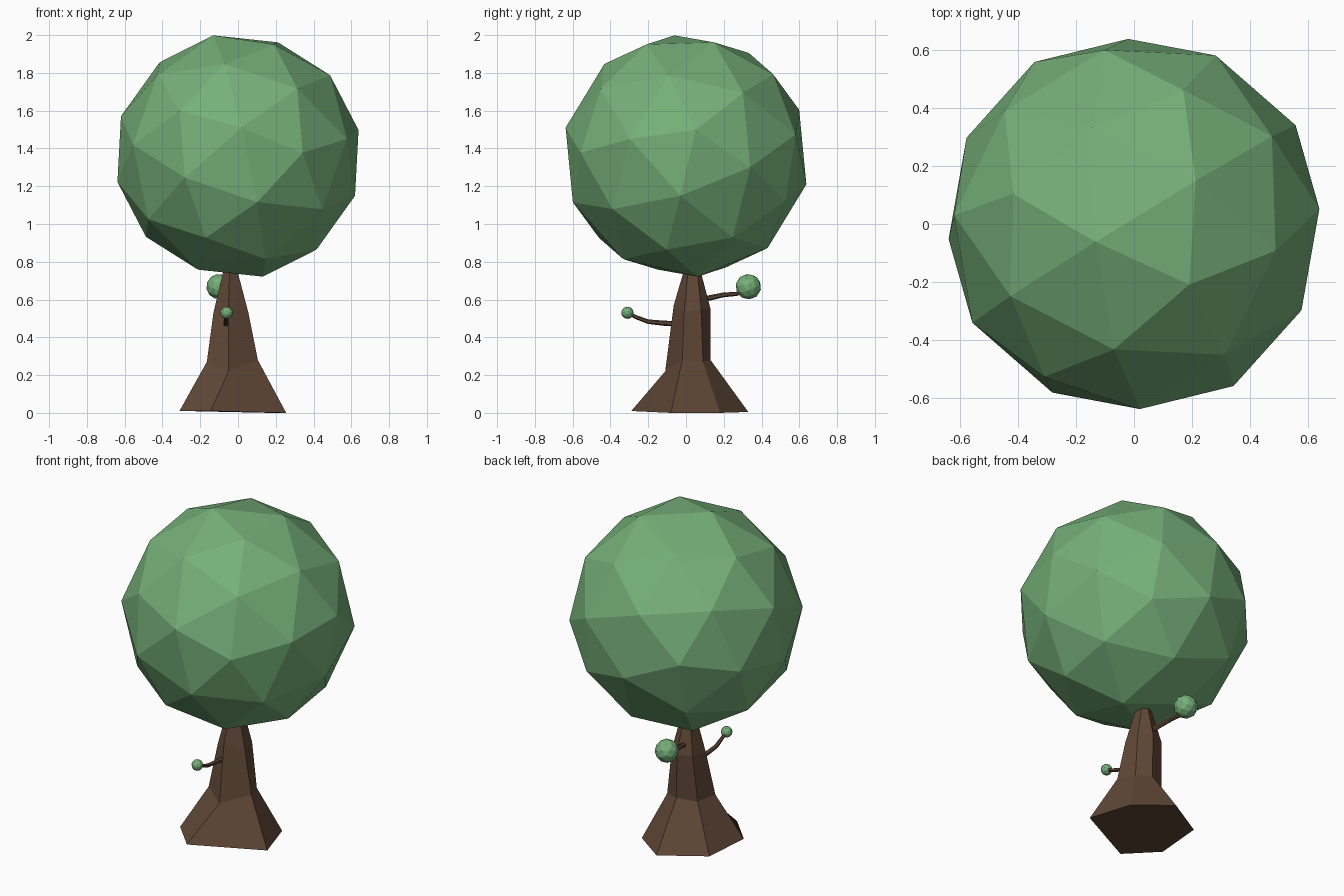
import bpy, bmesh
from mathutils import Vector, Matrix

if "Cube" in bpy.data.objects:
    bpy.data.objects.remove(bpy.data.objects["Cube"])


def material(name, rgb):
    m = bpy.data.materials.new(name)
    m.diffuse_color = (*rgb, 1.0)
    m.use_nodes = True
    m.node_tree.nodes["Principled BSDF"].inputs["Base Color"].default_value = m.diffuse_color
    return m


LEAF = material("leaf_green", (0.18, 0.43, 0.19))
BARK = material("bark_brown", (0.115, 0.062, 0.037))


def finish(bm, name, mat):
    bmesh.ops.recalc_face_normals(bm, faces=bm.faces)
    me = bpy.data.meshes.new(name)
    bm.to_mesh(me)
    bm.free()
    me.materials.append(mat)
    ob = bpy.data.objects.new(name, me)
    bpy.context.collection.objects.link(ob)
    return ob


def basis(a, b):
    # orthonormal frame: first axis along a, second near b
    a = Vector(a).normalized()
    c = a.cross(Vector(b)).normalized()
    return Matrix((a, c.cross(a), c)).transposed()


def leaf_ball(name, centre, radius):
    # icosphere turned so one long edge faces the front
    bm = bmesh.new()
    bmesh.ops.create_icosphere(bm, subdivisions=2, radius=radius)
    corners = [v.co.copy() for v in bm.verts if len(v.link_edges) == 5]
    p = corners[0]
    q = min(corners[1:], key=lambda c: (c - p).length)
    target = basis((0.02, -0.637, 0.15), (0.64, -0.022, -0.22))
    turn = target @ basis(p + q, p - q).transposed()
    bmesh.ops.transform(bm, matrix=Matrix.Translation(centre) @ turn.to_4x4(), verts=bm.verts)
    return finish(bm, name, LEAF)


def loft(name, rings):
    bm = bmesh.new()
    loops = [[bm.verts.new(p) for p in ring] for ring in rings]
    for lo, hi in zip(loops, loops[1:]):
        n = len(lo)
        for i in range(n):
            j = (i + 1) % n
            bm.faces.new((lo[i], lo[j], hi[j], hi[i]))
    bm.faces.new(loops[0][::-1])
    bm.faces.new(loops[-1])
    return finish(bm, name, BARK)


def branch(name, path, r0, r1, sides=6):
    # tapering tube along a bent path
    pts = [Vector(p) for p in path]
    rings = []
    for i, p in enumerate(pts):
        d = (pts[min(i + 1, len(pts) - 1)] - pts[max(i - 1, 0)]).normalized()
        side = d.cross(Vector((1, 0, 0))).normalized()
        r = r0 + (r1 - r0) * i / (len(pts) - 1)
        rings.append([p + Matrix.Rotation(6.28319 * k / sides, 3, d) @ side * r
                      for k in range(sides)])
    return loft(name, rings)


# flared six-sided trunk
loft("trunk", [
    [(-.145, -.29, .01), (.255, -.08, 0), (.175, .18, 0), (-.03, .33, .005), (-.285, .18, .01), (-.31, -.12, .01)],
    [(-.05, -.11, .22), (.105, -.02, .28), (.065, .09, .27), (-.025, .13, .28), (-.135, .08, .27), (-.165, -.05, .27)],
    [(-.05, -.065, .57), (.055, -.01, .53), (.04, .08, .55), (-.03, .13, .55), (-.115, .10, .55), (-.13, -.01, .53)],
    [(-.045, -.015, .74), (0, .01, .74), (-.005, .06, .74), (-.035, .08, .74), (-.075, .065, .74), (-.08, .01, .74)],
    [(-.045, .01, .82), (-.02, .02, .82), (-.02, .045, .82), (-.035, .055, .82), (-.055, .045, .82), (-.06, .02, .82)],
])

# crown and side leaf balls
leaf_ball("crown", (0, 0, 1.36), 0.655)
leaf_ball("back_leaf_ball", (-.1, .33, .668), 0.068)
leaf_ball("front_leaf_ball", (-.06, -.31, .53), 0.033)

# branches carrying the leaf balls
branch("back_branch", [(-.05, .06, .595), (-.06, .13, .61), (-.08, .2, .625), (-.09, .27, .63), (-.1, .32, .655)], .016, .009)
branch("front_branch", [(-.06, -.03, .47), (-.065, -.12, .475), (-.065, -.2, .483), (-.06, -.26, .505), (-.06, -.3, .525)], .015, .009)
